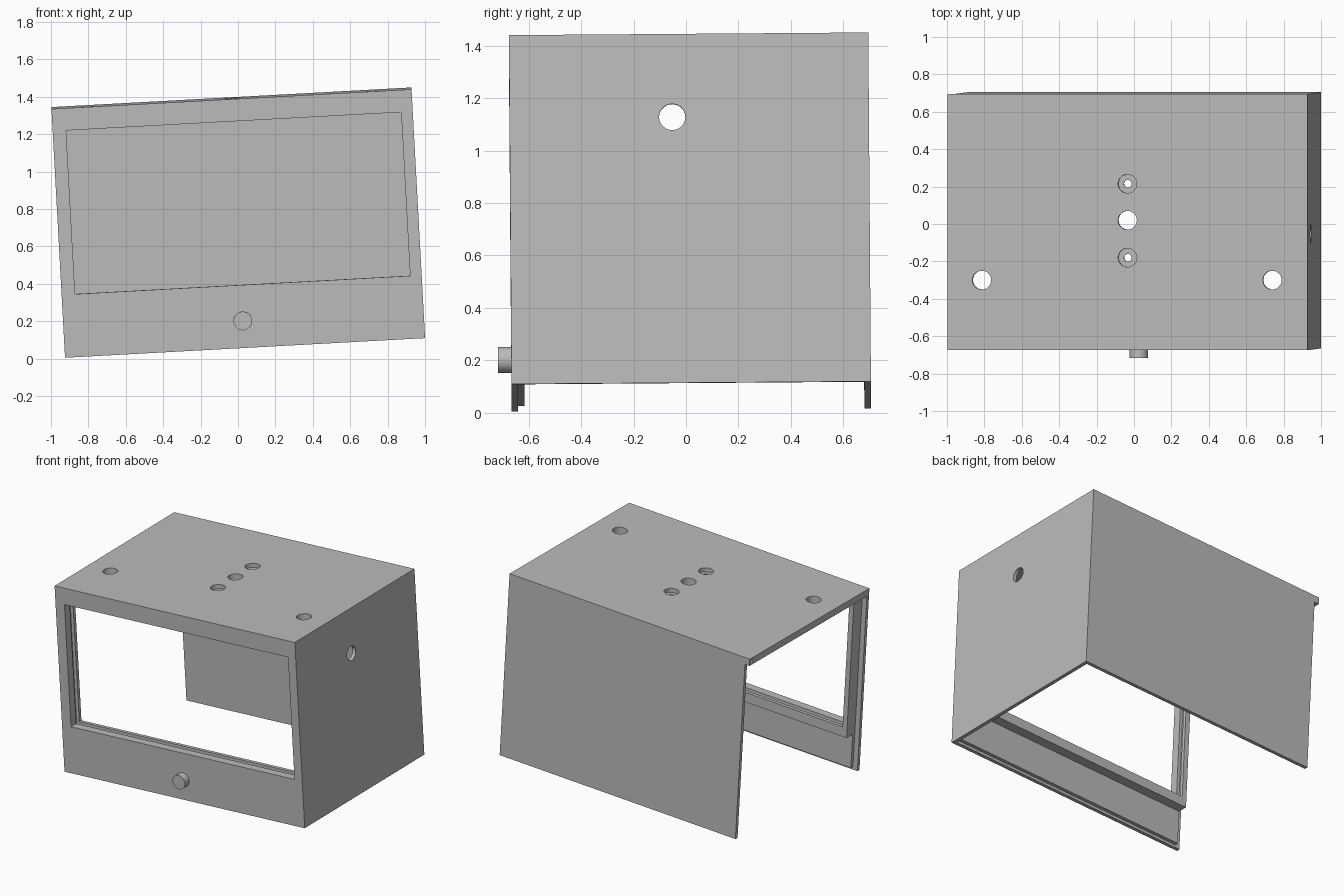
import bpy, bmesh, math
from mathutils import Matrix, Vector

cube = bpy.data.objects.get("Cube")
if cube:
    bpy.data.objects.remove(cube, do_unlink=True)

grey = bpy.data.materials.new("plain grey")
grey.use_nodes = True
grey.diffuse_color = (0.5, 0.5, 0.5, 1)
grey.node_tree.nodes["Principled BSDF"].inputs["Base Color"].default_value = (0.5, 0.5, 0.5, 1)

# Overall box size, sheet thickness and the rebate left for the removable side
W, D, H = 0.964, 0.685, 1.332
T, REBATE = 0.025, 0.036
INNER = -W + REBATE
# Window opening
WX0, WX1, WZ0, WZ1 = -0.892, 0.902, 0.337, 1.213

# The whole case leans slightly
LEAN = (Matrix.Translation((0.0375, 0.02, 0.0625))
        @ Matrix.Rotation(-math.radians(3.12), 4, 'Y')
        @ Matrix.Rotation(math.radians(0.43), 4, 'X'))


def make(name, bm):
    mesh = bpy.data.meshes.new(name)
    bm.to_mesh(mesh)
    bm.free()
    mesh.materials.append(grey)
    ob = bpy.data.objects.new(name, mesh)
    bpy.context.collection.objects.link(ob)
    ob.matrix_world = LEAN
    return ob


def box(name, x, y, z):
    bm = bmesh.new()
    bmesh.ops.create_cube(bm, size=1)
    for v in bm.verts:
        v.co = Vector([(r[0] + r[1]) / 2 + c * (r[1] - r[0]) for r, c in zip((x, y, z), v.co)])
    return make(name, bm)


def rod(name, centre, radius, length, axis='Z'):
    bm = bmesh.new()
    bmesh.ops.create_cone(bm, cap_ends=True, segments=40, radius1=radius, radius2=radius, depth=length)
    turn = {'Z': Matrix(), 'X': Matrix.Rotation(math.pi / 2, 4, 'Y'),
            'Y': Matrix.Rotation(math.pi / 2, 4, 'X')}[axis]
    bm.transform(Matrix.Translation(centre) @ turn)
    for f in bm.faces:
        f.smooth = len(f.verts) == 4
    for e in bm.edges:
        e.smooth = all(len(f.verts) == 4 for f in e.link_faces)
    return make(name, bm)


def cut(ob, *cutters):
    for c in cutters:
        c.hide_render = True
        mod = ob.modifiers.new("cut", 'BOOLEAN')
        mod.operation, mod.solver, mod.object = 'DIFFERENCE', 'EXACT', c
    bpy.context.view_layer.update()
    result = bpy.data.meshes.new_from_object(ob.evaluated_get(bpy.context.evaluated_depsgraph_get()))
    ob.modifiers.clear()
    ob.data = result
    for c in cutters:
        bpy.data.objects.remove(c, do_unlink=True)


def window(y0, y1, grow=0):
    return box("window_cutter", (WX0 - grow, WX1 + grow), (y0, y1), (WZ0 - grow, WZ1 + grow))


# Front: outer sheet, and an inner sheet set back from the open side
front = box("front_panel", (-W, W), (-D, -D + T), (0, H - 2 * T))
cut(front, window(-D - 1, -D + 1))
lining = box("front_lining", (INNER, W - T), (-D + T, -D + 2 * T), (0.02, H - 2 * T))
cut(lining, window(-D - 1, -D + 1))

# Window frame with a groove for the glass
frame = box("window_frame", (INNER, W - T), (-D + 2 * T, -D + 0.12), (WZ0 - 0.07, H - 2 * T))
cut(frame, window(-D - 1, -D + 1), window(-D + 0.06, -D + 0.095, 0.022))

# Top with through holes and counterbored screw holes
top = box("top_panel", (-W, W), (-D, D), (H - 2 * T, H))
cutters = [rod("hole_cutter", (x, y, H), 0.05, 0.3)
           for x, y in ((0, 0.01), (-0.78, -0.31), (0.775, -0.31))]
for y in (0.205, -0.19):
    cutters += [rod("screw_cutter", (0, y, H), 0.02, 0.3),
                rod("bore_cutter", (0, y, H), 0.05, 0.06)]
# Small pin hole in the open end
cutters.append(rod("pin_cutter", (-W, D - T, H - T), 0.012, 0.1, 'X'))
cut(top, *cutters)

# Closed side with its hole, and the back
side = box("left_panel", (W - T, W), (-D + T, D), (0, H - 2 * T))
cut(side, rod("cable_cutter", (W, -0.065, 1.015), 0.05, 0.3, 'X'))
box("back_panel", (INNER, W - T), (D - T, D), (0, H - 2 * T))

# Front knob
rod("knob", (-0.004, -D - 0.025, 0.145), 0.05, 0.05, 'Y')
